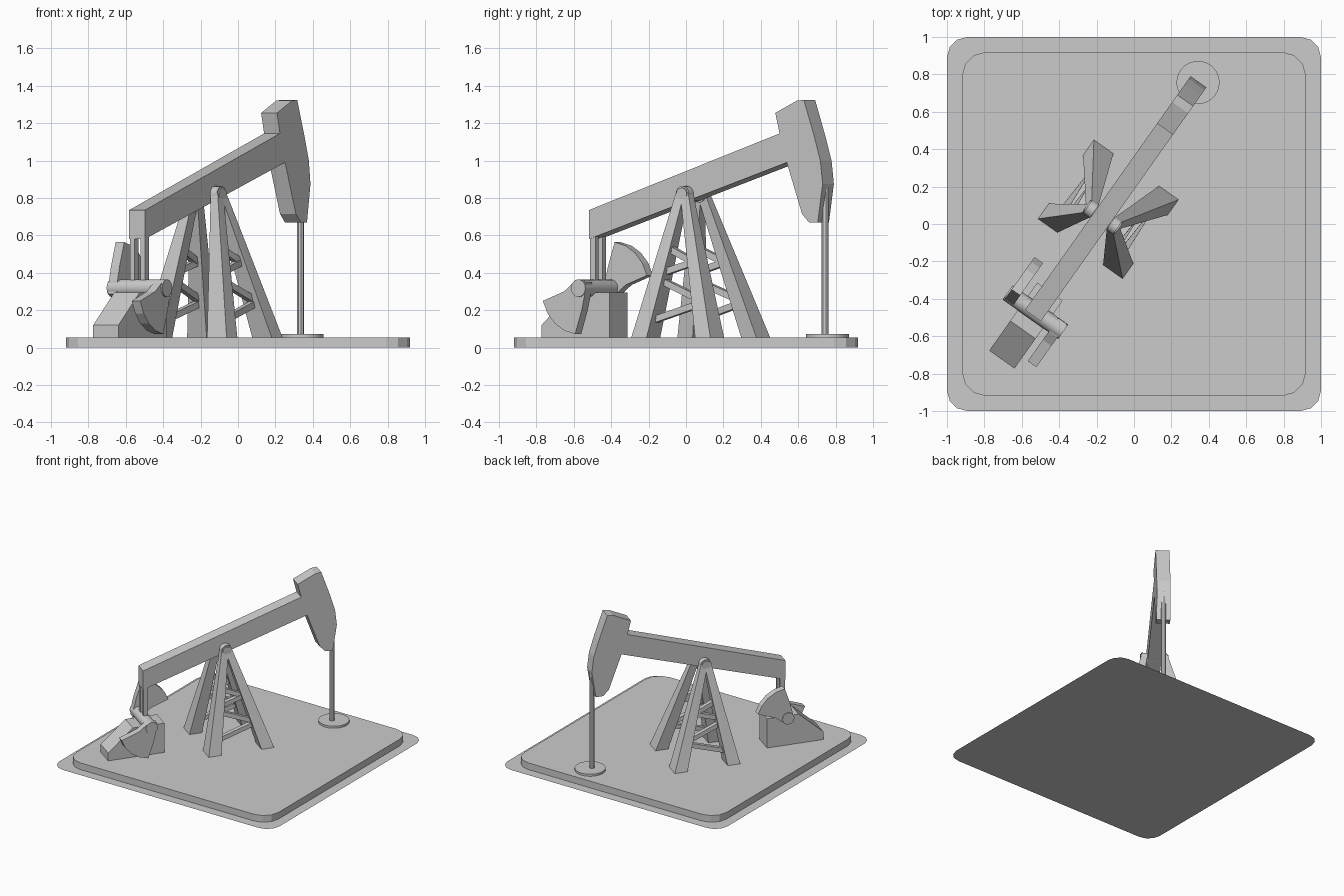
import bpy, bmesh, math
from mathutils import Matrix, Vector

if "Cube" in bpy.data.objects:
    bpy.data.objects.remove(bpy.data.objects["Cube"])

# Machine frame: local x runs along the beam, local y across it
FRAME = Matrix.Translation((-0.1375, 0.079, 0)) @ Matrix.Rotation(math.radians(54.7), 4, 'Z')


def finish(name, bm, matrix=FRAME):
    bmesh.ops.recalc_face_normals(bm, faces=bm.faces)
    me = bpy.data.meshes.new(name)
    bm.to_mesh(me)
    bm.free()
    ob = bpy.data.objects.new(name, me)
    bpy.context.collection.objects.link(ob)
    ob.matrix_world = matrix
    return ob


def extruded(name, points, offset, matrix=FRAME):
    """Solid from a flat outline pushed along offset."""
    bm = bmesh.new()
    face = bm.faces.new([bm.verts.new(p) for p in points])
    if offset:
        geo = bmesh.ops.extrude_face_region(bm, geom=[face], use_keep_orig=True)["geom"]
        verts = [v for v in geo if isinstance(v, bmesh.types.BMVert)]
        bmesh.ops.translate(bm, verts=verts, vec=offset)
    return finish(name, bm, matrix)


def side_profile(name, outline, y0, y1):
    return extruded(name, [(x, y0, z) for x, z in outline], (0, y1 - y0, 0))


def hull(name, points):
    bm = bmesh.new()
    for p in points:
        bm.verts.new(p)
    bmesh.ops.convex_hull(bm, input=bm.verts)
    bmesh.ops.dissolve_limit(bm, angle_limit=0.02, verts=bm.verts, edges=bm.edges)
    return finish(name, bm)


def bar(name, a, b, w, h):
    """Square bar from a to b."""
    a, b = Vector(a), Vector(b)
    d = (b - a).normalized()
    side = Vector((0, 1, 0)) * w / 2
    up = d.cross(Vector((0, 1, 0))).normalized() * h / 2
    return hull(name, [p + i * side + j * up for p in (a, b) for i in (-1, 1) for j in (-1, 1)])


def cylinder(name, a, b, r, n):
    a, b = Vector(a), Vector(b)
    bm = bmesh.new()
    m = Matrix.Translation((a + b) / 2) @ (b - a).to_track_quat('Z', 'Y').to_matrix().to_4x4()
    bmesh.ops.create_cone(bm, cap_ends=True, segments=n, radius1=r, radius2=r,
                          depth=(b - a).length, matrix=m)
    ob = finish(name, bm)
    bpy.context.view_layer.objects.active = ob
    ob.select_set(True)
    bpy.ops.object.shade_smooth_by_angle(angle=math.radians(35))
    ob.select_set(False)
    return ob


def rounded_square(half, r, n=3):
    pts = []
    for q in range(4):
        c = math.pi / 2 * q
        cx = (half - r) * (1 if q in (0, 3) else -1)
        cy = (half - r) * (1 if q < 2 else -1)
        for i in range(n + 1):
            t = c + math.pi / 2 * i / n
            pts.append((cx + r * math.cos(t), cy + r * math.sin(t), 0))
    return pts


# Ground sheet and concrete slab
I = Matrix.Identity(4)
extruded("ground_sheet", rounded_square(1.0, 0.11), None, I)
extruded("base_slab", rounded_square(0.92, 0.13), (0, 0, 0.055), I)

# Walking beam with horse head in one profile
side_profile("walking_beam", [
    (-0.697, 0.58), (0.60, 0.99), (0.70, 0.715), (0.745, 0.67), (0.803, 0.67),
    (0.835, 0.875), (0.82, 1.0), (0.78, 1.13), (0.712, 1.325), (0.665, 1.32), (0.525, 1.255),
    (0.553, 1.145), (-0.697, 0.735)], -0.052, 0.052)

# Four tapered tower legs, bearing caps and zigzag braces
PX, PZ, DECK = -0.052, 0.82, 0.05
for sy, side in ((-1, "right"), (1, "left")):
    for sx, end in ((1, "front"), (-1, "rear")):
        foot = [(sx * x, sy * y, DECK) for x in (0.16, 0.26) for y in (0.15, 0.278)]
        top = [(PX + x * sx, sy * y, PZ + z) for x, z in ((-0.012, 0), (0.04, 0.008))
               for y in (0.055, 0.10)]
        hull(f"{side}_{end}_leg", foot + top)
    cylinder(f"{side}_bearing_cap", (PX, sy * 0.054, PZ), (PX, sy * 0.098, PZ), 0.044, 16)

    def leg_point(sx, z):
        f = (z - DECK) / (PZ - DECK)
        return (sx * 0.21 * (1 - f) + PX * f, sy * (0.214 * (1 - f) + 0.078 * f), z)

    for i, (zr, zf) in enumerate(((0.14, 0.24), (0.36, 0.25), (0.40, 0.46), (0.53, 0.45))):
        bar(f"{side}_brace_{i + 1}", leg_point(-1, zr), leg_point(1, zf), 0.035, 0.035)
cylinder("pivot_axle", (PX, -0.106, PZ), (PX, 0.106, PZ), 0.035, 16)

# Polished rod and wellhead
cylinder("pump_rod", (0.815, 0, 0.06), (0.815, 0, 0.9), 0.019, 8)
cylinder("wellhead_disc", (0.83, 0, 0.05), (0.83, 0, 0.072), 0.115, 32)

# Gearbox housing
side_profile("gearbox", [(-0.985, 0.05), (-0.54, 0.05), (-0.54, 0.295),
                         (-0.79, 0.295), (-0.985, 0.12)], -0.083, 0.083)

# Crank shaft, linkage bars and opposing counterweights
CX, CZ = -0.674, 0.318
cylinder("crank_shaft", (CX, -0.182, CZ), (CX, 0.182, CZ), 0.047, 16)
for sy, side in ((-1, "right"), (1, "left")):
    bar(f"{side}_linkage_bar", (CX, sy * 0.034, CZ), (CX, sy * 0.034, 0.64), 0.03, 0.036)
    polar = [(35, 0.055), (-50, 0.055), (-82, 0.12)]
    polar += [(a, 0.247) for a in (-96, -113, -130, -147, -164)]
    polar += [(-170, 0.10), (150, 0.05), (90, 0.047)]
    turn = 0 if sy < 0 else 180
    outline = [(CX + r * math.cos(math.radians(a + turn)),
                CZ + r * math.sin(math.radians(a + turn))) for a, r in polar]
    side_profile(f"{side}_counterweight", outline, sy * 0.118, sy * 0.174)
